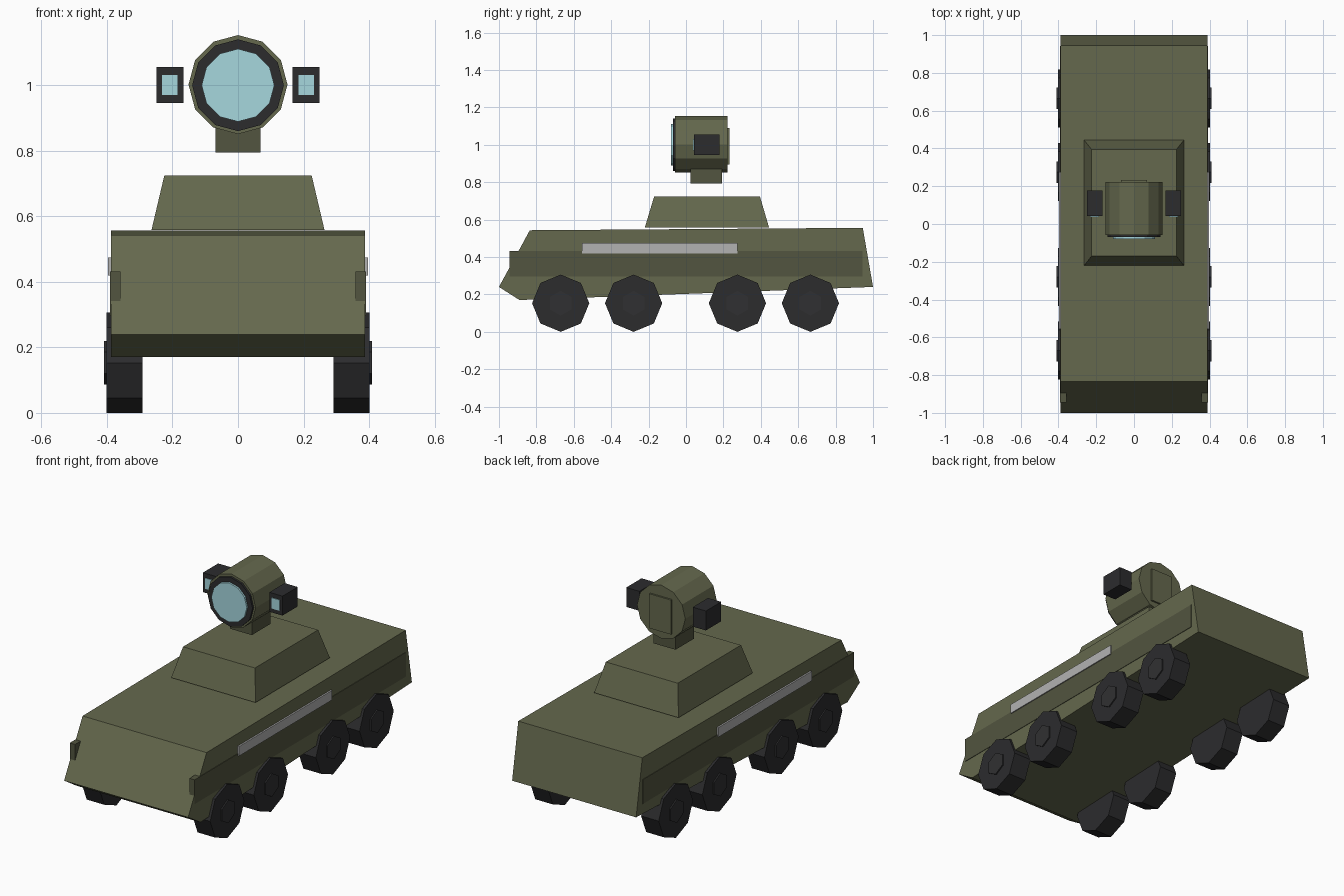
import bpy, bmesh, math
from mathutils import Matrix, Vector

if "Cube" in bpy.data.objects:
    bpy.data.objects.remove(bpy.data.objects["Cube"])


def material(name, rgb):
    m = bpy.data.materials.new(name)
    m.diffuse_color = (*rgb, 1)
    m.use_nodes = True
    m.node_tree.nodes["Principled BSDF"].inputs["Base Color"].default_value = m.diffuse_color
    return m


GREEN = material("olive", (0.13, 0.14, 0.075))
DARK_GREEN = material("dark_olive", (0.085, 0.09, 0.05))
BLACK = material("rubber", (0.025, 0.025, 0.027))
HUB = material("hub_grey", (0.03, 0.03, 0.032))
GREY = material("trim_grey", (0.45, 0.45, 0.45))
GLASS = material("glass", (0.38, 0.68, 0.73))


def finish(name, bm, mat):
    bmesh.ops.recalc_face_normals(bm, faces=bm.faces)
    me = bpy.data.meshes.new(name)
    bm.to_mesh(me)
    bm.free()
    me.materials.append(mat)
    ob = bpy.data.objects.new(name, me)
    bpy.context.collection.objects.link(ob)
    return ob


def box(name, x, y, z, mat, top=None):
    """Box from ranges; top = (x range, y range) tapers the upper face."""
    bm = bmesh.new()
    bmesh.ops.create_cube(bm, size=1)
    for v in bm.verts:
        i, j, k = (int(c > 0) for c in v.co)
        xr, yr = top if (top and k) else (x, y)
        v.co = Vector((xr[i], yr[j], z[k]))
    return finish(name, bm, mat)


def cylinder(name, axis, span, a, z, r, sides, mat, turn=0):
    """Prism along 'x' (a = y centre) or 'y' (a = x centre), first corner level."""
    bm = bmesh.new()
    mid, depth = sum(span) / 2, span[1] - span[0]
    if axis == 'x':
        place = Matrix.Translation((mid, a, z)) @ Matrix.Rotation(math.pi / 2, 4, 'Y') @ Matrix.Rotation(math.pi / 2 + turn, 4, 'Z')
    else:
        place = Matrix.Translation((a, mid, z)) @ Matrix.Rotation(math.pi / 2, 4, 'X') @ Matrix.Rotation(turn, 4, 'Z')
    bmesh.ops.create_cone(bm, cap_ends=True, segments=sides, radius1=r,
                          radius2=r, depth=depth, matrix=place)
    return finish(name, bm, mat)


def mirror(ob):
    ob.modifiers.new("mirror", 'MIRROR').use_axis = (True, False, False)


# Hull: side profile extruded across the width
profile = [(-1, 0.24), (-0.835, 0.543), (0.945, 0.556), (1, 0.24), (-0.89, 0.17)]
bm = bmesh.new()
face = bm.faces.new([bm.verts.new((-0.388, y, z)) for y, z in profile])
ext = bmesh.ops.extrude_face_region(bm, geom=[face])
# keep the starting cap so the hull stays closed
bmesh.ops.translate(bm, vec=(0.776, 0, 0),
                    verts=[g for g in ext["geom"] if isinstance(g, bmesh.types.BMVert)])
if not any(all(v.co.x < 0 for v in f.verts) for f in bm.faces):
    bmesh.ops.holes_fill(bm, edges=bm.edges)
finish("hull", bm, GREEN)

# Side skirts and grey trim strips
mirror(box("side_skirt", (0.358, 0.391), (-0.945, 0.943), (0.295, 0.432), DARK_GREEN))
mirror(box("trim_strip", (0.37, 0.397), (-0.557, 0.275), (0.42, 0.474), GREY))

# Eight wheels with hexagonal hubs
for n, y in enumerate((-0.67, -0.28, 0.275, 0.665), 1):
    mirror(cylinder(f"wheel_{n}", 'x', (0.292, 0.402), y, 0.153, 0.153, 8, BLACK))
    mirror(cylinder(f"wheel_hub_{n}", 'x', (0.38, 0.409), y, 0.153, 0.066, 6, HUB))

# Tapered turret base
box("turret_base", (-0.264, 0.264), (-0.22, 0.444), (0.558, 0.724), GREEN,
    top=((-0.225, 0.225), (-0.17, 0.395)))

# Sensor head: pedestal, drum, lens rim, lens and rear hatch
box("pedestal", (-0.069, 0.069), (0.025, 0.192), (0.794, 0.88), DARK_GREEN)
cylinder("sensor_drum", 'y', (-0.058, 0.222), 0, 1.002, 0.151, 12, GREEN)
cylinder("lens_rim", 'y', (-0.07, -0.04), 0, 1.0, 0.14, 12, BLACK)
cylinder("main_lens", 'y', (-0.08, -0.05), 0, 1.0, 0.111, 12, GLASS)
box("rear_hatch", (-0.068, 0.068), (0.2, 0.232), (0.895, 1.09), GREEN)

# Side sensor pods with small lenses
mirror(box("side_pod", (0.167, 0.249), (0.042, 0.178), (0.946, 1.056), BLACK))
mirror(box("side_pod_lens", (0.184, 0.232), (0.038, 0.06), (0.97, 1.031), GLASS))
